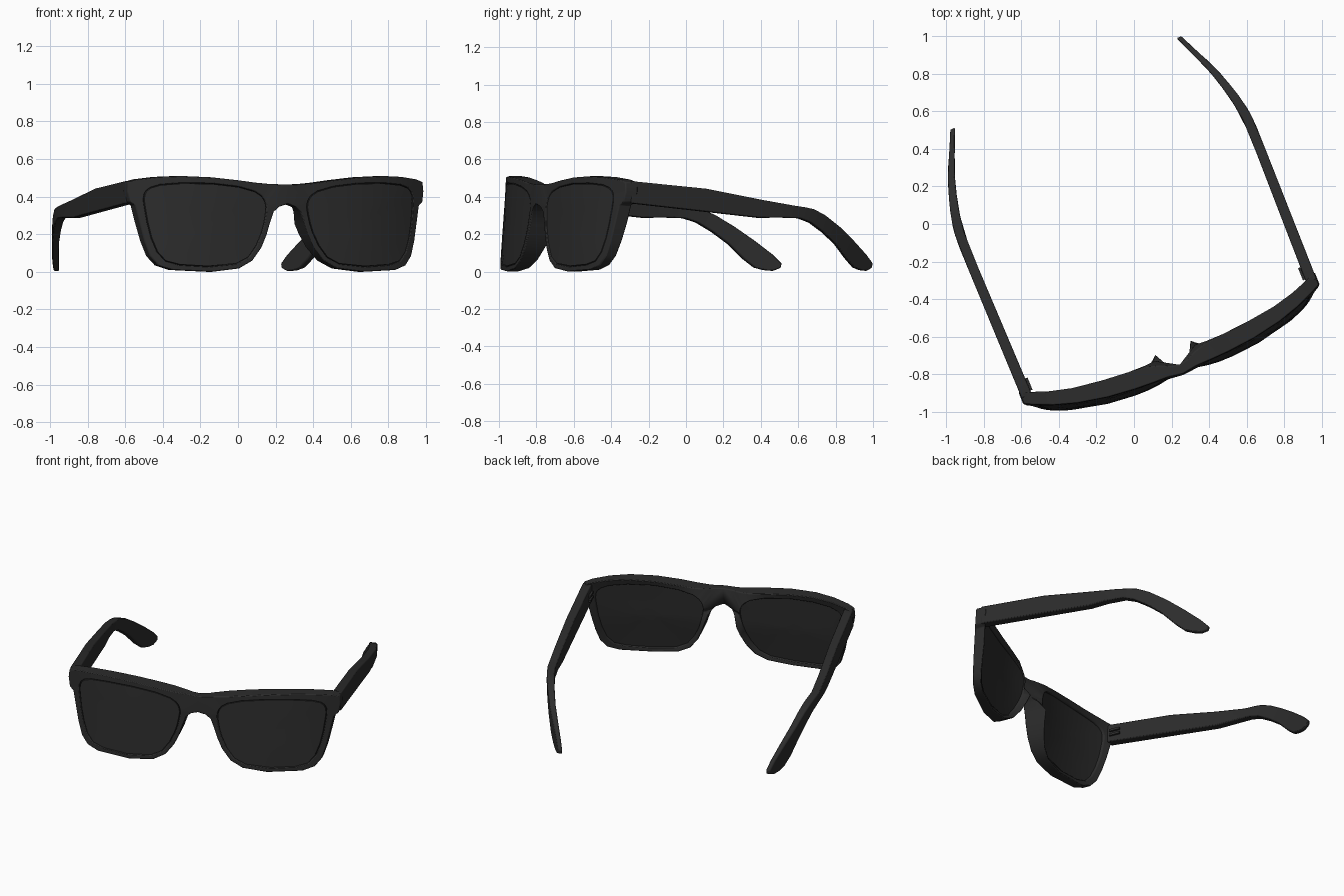
import bpy, bmesh, math
from mathutils import Matrix

if "Cube" in bpy.data.objects:
    bpy.data.objects.remove(bpy.data.objects["Cube"])

# The glasses are modelled square to the axes, then turned as a whole
PLACE = Matrix.Rotation(math.radians(22), 4, 'Z') @ Matrix.Translation((-0.055, 0, 0))

mat = bpy.data.materials.new("black_plastic")
mat.diffuse_color = (0.025, 0.025, 0.025, 1)
mat.use_nodes = True
mat.node_tree.nodes["Principled BSDF"].inputs["Base Color"].default_value = mat.diffuse_color


def lerp_table(table, x):
    for (a, p), (b, q) in zip(table, table[1:]):
        if x <= b:
            return p + (q - p) * max(0, x - a) / (b - a)
    return table[-1][1]


def front_y(x, z):
    """Wrapped, slightly tilted front surface with a small bump at the bridge."""
    return (-0.82 + 0.255 * abs(x) ** 3 - 0.036 * (0.5 - z) / 0.5
            - 0.013 * max(0, 1 - x / 0.08))


def finish(name, bm, bevel=0.0):
    """Turn a right-hand half into a mirrored, shaded object."""
    bmesh.ops.recalc_face_normals(bm, faces=bm.faces)
    me = bpy.data.meshes.new(name)
    bm.to_mesh(me)
    bm.free()
    ob = bpy.data.objects.new(name, me)
    bpy.context.collection.objects.link(ob)
    me.materials.append(mat)
    ob.matrix_world = PLACE
    mir = ob.modifiers.new("mirror", 'MIRROR')
    mir.use_clip = True
    if bevel:
        b = ob.modifiers.new("bevel", 'BEVEL')
        b.width, b.segments, b.limit_method = bevel, 2, 'ANGLE'
        b.angle_limit = math.radians(40)
    bpy.ops.object.select_all(action='DESELECT')
    ob.select_set(True)
    bpy.context.view_layer.objects.active = ob
    bpy.ops.object.shade_smooth_by_angle(angle=math.radians(35))
    return ob


# Half front: frame outline (x, z) paired with lens outline (x, z)
RIM = [
    (0, .465, .118, .36), (.05, .466, .122, .375), (.075, .467, .13, .39),
    (.1, .468, .143, .406), (.17, .474, .178, .428), (.27, .487, .27, .453),
    (.42, .503, .42, .47), (.58, .51, .58, .472), (.70, .505, .69, .463),
    (.80, .492, .738, .448), (.845, .478, .76, .43), (.85, .43, .77, .408),
    (.84, .372, .772, .378), (.815, .355, .768, .34), (.795, .26, .757, .26),
    (.775, .165, .74, .18), (.75, .085, .713, .105), (.71, .035, .673, .057),
    (.64, .010, .60, .037), (.43, 0, .45, .028), (.28, .018, .295, .042),
    (.204, .06, .225, .077), (.15, .13, .178, .14), (.118, .2, .145, .21),
    (.1, .255, .13, .26), (.075, .32, .122, .30), (.045, .347, .118, .325),
    (0, .36, .116, .345)]
# Frame depth by distance from the bridge: top edge, nose side, around the lens
TOP = [(0, .05), (.05, .053), (.1, .072), (.17, .092), (.34, .10), (.58, .085), (.85, .07)]
NOSE = [(0, .05), (.045, .055), (.075, .10), (.1, .152), (.15, .14), (.34, .10),
        (.58, .085), (.85, .07)]
INNER = [(.11, .115), (.2, .10), (.34, .09), (.58, .078), (.8, .062)]
N = len(RIM)


def taper(z):
    return 0.7 + 0.3 * min(1, z / 0.25)


# Frame: ring between outline and lens opening, open at the mirror plane
bm = bmesh.new()
rings = [[], [], [], []]
for x, z, lx, lz in RIM:
    depth = lerp_table(TOP if z > .36 else NOSE, x) * taper(z)
    inner = lerp_table(INNER, lx) * taper(lz)
    y, ly = front_y(x, z), front_y(lx, lz)
    for ring, co in zip(rings, [(x, y, z), (lx, ly, lz),
                                (lx, ly + inner, lz), (x, y + depth, z)]):
        ring.append(bm.verts.new(co))
for k in range(4):
    a, b = rings[k], rings[(k + 1) % 4]
    for i in range(N):
        j = (i + 1) % N
        if k == 3 and j == 0:
            continue
        bm.faces.new((a[i], a[j], b[j], b[i]))
finish("frame_front", bm, 0.006)

# Lenses: curved bodies with a fine groove around the front
bm = bmesh.new()
cx, cz = .45, .26
sides = []
for back in (False, True):
    def lens_vert(s, lx, lz):
        x, z = cx + (lx - cx) * s, cz + (lz - cz) * s
        off = lerp_table(INNER, x) * taper(z) - .012 if back else .003
        return bm.verts.new((x, front_y(x, z) + off, z))
    loops = [[lens_vert(s, lx, lz) for _, _, lx, lz in RIM]
             for s in (1.0 if back else .988, .75, .5, .25)]
    mid = lens_vert(0, cx, cz)
    for i in range(N):
        j = (i + 1) % N
        for a, b in zip(loops, loops[1:]):
            bm.faces.new((a[i], a[j], b[j], b[i]))
        bm.faces.new((loops[-1][i], loops[-1][j], mid))
    sides.append(loops[0])
for i in range(N):
    j = (i + 1) % N
    bm.faces.new((sides[0][i], sides[0][j], sides[1][j], sides[1][i]))
finish("lenses", bm)

# Temple arms: (top y, top z, bottom y, bottom z) sections, hooked at the ear
ARM = [(-.635, .484, -.635, .366), (-.2, .443, -.2, .32), (.11, .385, .11, .287),
       (.31, .352, .22, .289), (.38, .343, .34, .285), (.43, .333, .41, .262),
       (.5, .303, .49, .212), (.6, .24, .57, .15), (.7, .165, .645, .07),
       (.79, .09, .70, .022), (.833, .045, .745, .008), (.828, .02, .79, .004)]
OUTER = [(-.63, .846), (.26, .854), (.33, .848), (.44, .824), (.56, .786),
         (.64, .754), (.7, .724), (.83, .662)]
THICK = [(-.6, .058), (.4, .05), (.65, .036), (.83, .026)]
bm = bmesh.new()
prev = None
for ty, tz, by, bz in ARM:
    ring = []
    for y, z, inner in ((ty, tz, 0), (ty, tz, 1), (by, bz, 1), (by, bz, 0)):
        ring.append(bm.verts.new((lerp_table(OUTER, y) - inner * lerp_table(THICK, y), y, z)))
    if prev:
        for k in range(4):
            bm.faces.new((prev[k], prev[k - 1], ring[k - 1], ring[k]))
    else:
        bm.faces.new(ring)
    prev = ring
bm.faces.new(prev)
finish("temple_arms", bm, 0.006)

# Hinges tucked inside the corners
bm = bmesh.new()
for z in (.405, .435):
    bmesh.ops.create_cube(bm, size=1, matrix=Matrix.Translation((.787, -.58, z))
                          @ Matrix.Diagonal((.022, .07, .014, 1)))
finish("hinges", bm)
